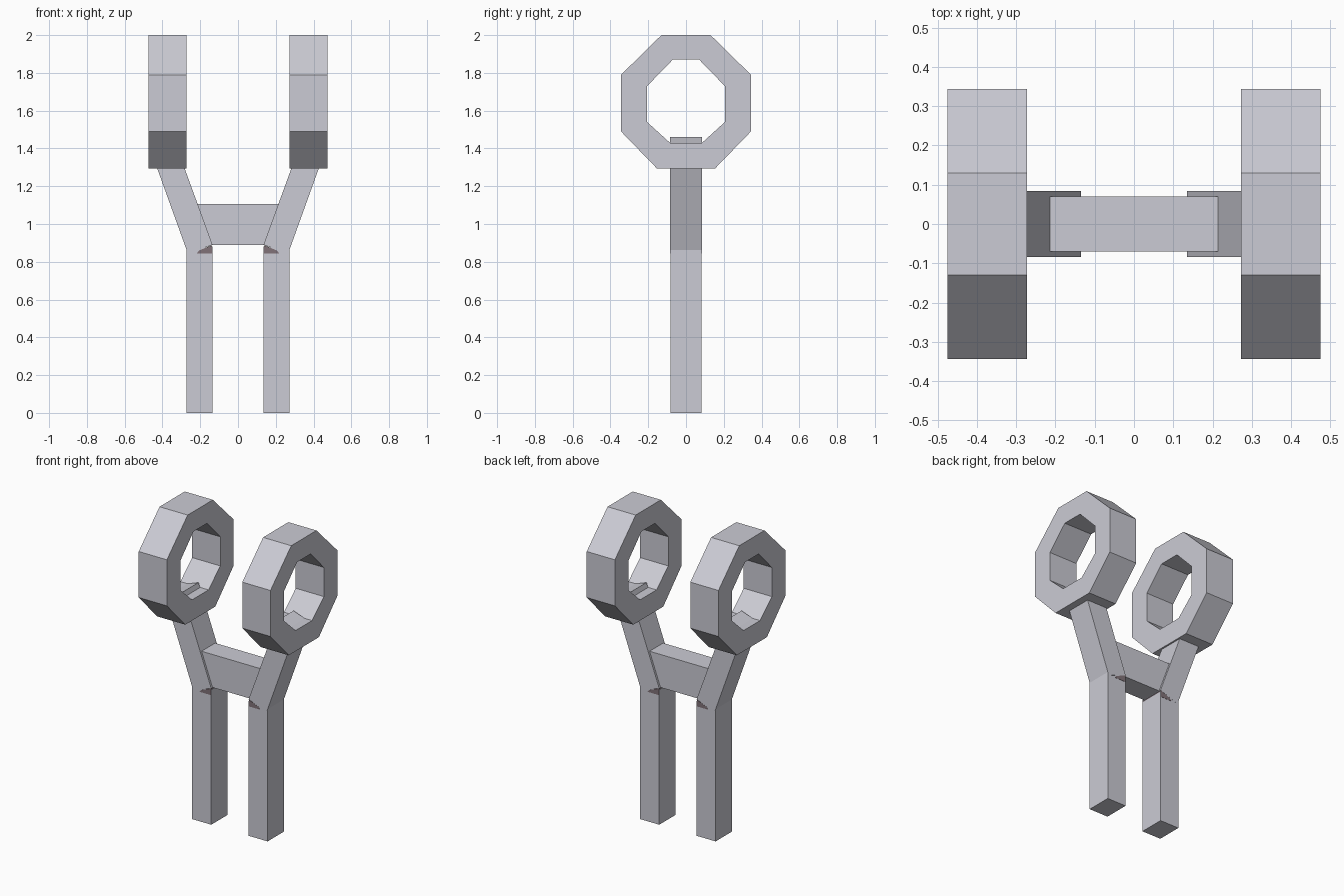
import bpy, bmesh

if "Cube" in bpy.data.objects:
    bpy.data.objects.remove(bpy.data.objects["Cube"])


def material(name, rgb):
    m = bpy.data.materials.new(name)
    m.diffuse_color = (*rgb, 1)
    m.use_nodes = True
    m.node_tree.nodes["Principled BSDF"].inputs["Base Color"].default_value = m.diffuse_color
    return m


GREY = material("light grey", (0.60, 0.60, 0.66))
PLUM = material("dull plum", (0.22, 0.17, 0.19))


def finish(name, bm, mat):
    bmesh.ops.recalc_face_normals(bm, faces=bm.faces)
    mesh = bpy.data.meshes.new(name)
    bm.to_mesh(mesh)
    bm.free()
    mesh.materials.append(mat)
    obj = bpy.data.objects.new(name, mesh)
    bpy.context.collection.objects.link(obj)


def slab(name, profile, depth, mat=GREY):
    """Extrude an x-z profile symmetrically along y."""
    bm = bmesh.new()
    face = bm.faces.new([bm.verts.new((x, -depth, z)) for x, z in profile])
    ext = bmesh.ops.extrude_face_region(bm, geom=[face])
    verts = [v for v in ext["geom"] if isinstance(v, bmesh.types.BMVert)]
    bmesh.ops.translate(bm, verts=verts, vec=(0, 2 * depth, 0))
    finish(name, bm, mat)


def ring(name, outer, inner, x0, x1):
    """Flat-sided ring lying in the y-z plane."""
    bm = bmesh.new()
    loops = [[bm.verts.new((x, y, z)) for y, z in pts]
             for pts, x in ((outer, x0), (outer, x1), (inner, x1), (inner, x0))]
    n = len(outer)
    for k in range(4):
        a, b = loops[k], loops[(k + 1) % 4]
        for i in range(n):
            j = (i + 1) % n
            bm.faces.new((a[i], a[j], b[j], b[i]))
    finish(name, bm, GREY)


def both_sides(half):
    return half + [(-y, z) for y, z in reversed(half)]


OUTER = both_sides([(0.155, 1.295), (0.344, 1.49), (0.344, 1.79), (0.13, 2.0)])
INNER = both_sides([(0.085, 1.43), (0.206, 1.54), (0.206, 1.73), (0.07, 1.87)])

for side, s in (("left", -1), ("right", 1)):
    # Upright leg
    slab(side + "_leg", [(s * x, z) for x, z in
         ((0.135, 0), (0.272, 0), (0.272, 0.865), (0.135, 0.88))], 0.083)
    # Slanted arm, its square-cut end poking through the ring
    slab(side + "_arm", [(s * x, z) for x, z in
         ((0.135, 0.89), (0.265, 0.843), (0.272, 0.862),
          (0.470, 1.412), (0.343, 1.46))], 0.0835)
    # Small dark patch at the joint
    slab(side + "_joint_patch", [(s * x, z) for x, z in
         ((0.137, 0.845), (0.218, 0.845), (0.205, 0.86), (0.137, 0.888))],
         0.0845, PLUM)
    # Octagonal ring
    ring(side + "_ring", OUTER, INNER, s * 0.272, s * 0.475)

# Crossbar between the arms
slab("crossbar", [(-0.217, 1.105), (0.217, 1.105), (0.217, 0.89), (-0.217, 0.89)], 0.07)
